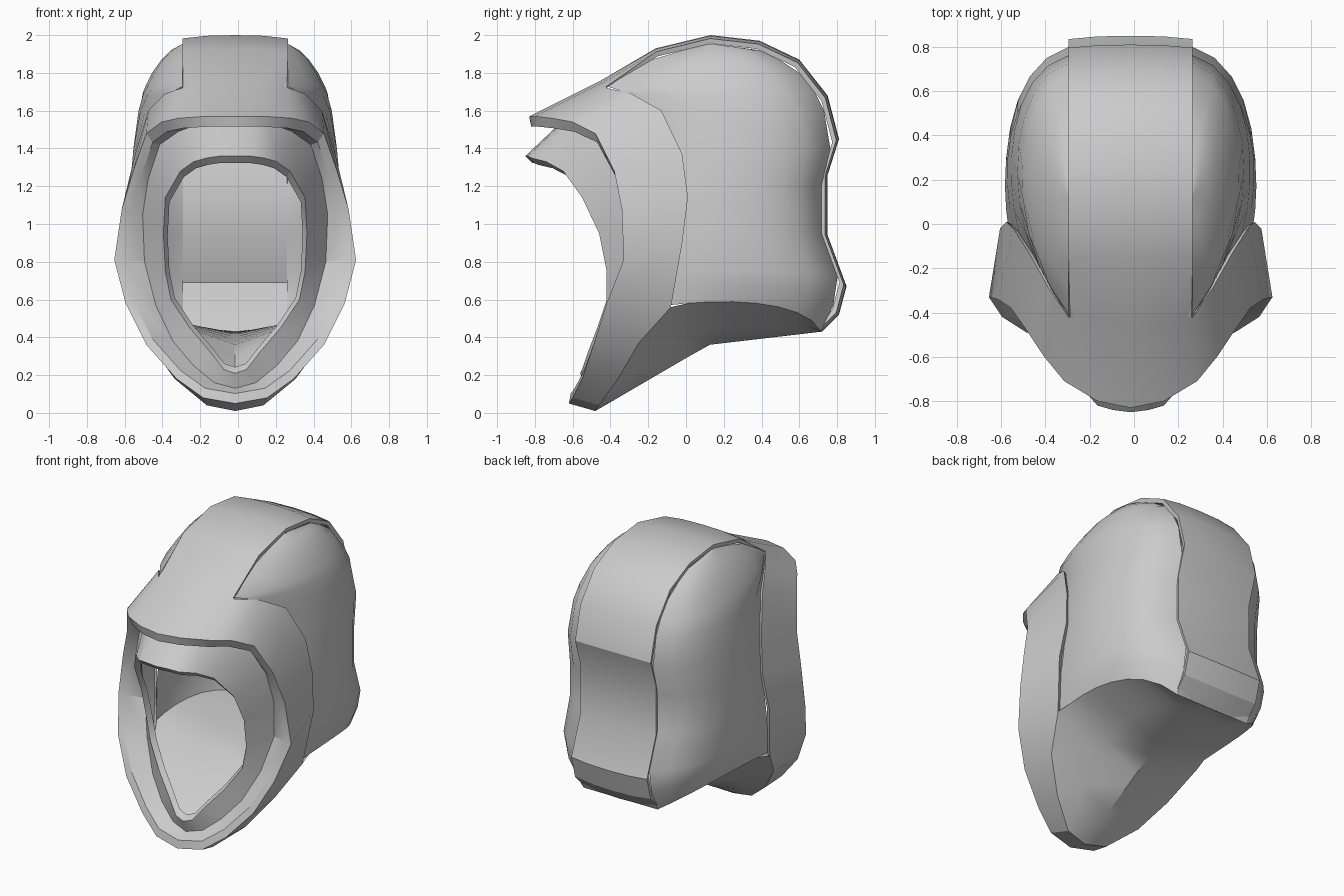
import bpy, bmesh, math
from mathutils import Vector

if "Cube" in bpy.data.objects:
    bpy.data.objects.remove(bpy.data.objects["Cube"])

shell_gray = bpy.data.materials.new("shell gray")
shell_gray.diffuse_color = (0.6, 0.6, 0.6, 1)
shell_gray.use_nodes = True
shell_gray.node_tree.nodes["Principled BSDF"].inputs["Base Color"].default_value = shell_gray.diffuse_color
CENTER = Vector((0, 0.1, 1.0))


def loft(name, grids, angle=32):
    """Skin grids of points on the right half, weld them, then mirror to the left."""
    bm = bmesh.new()
    for rows in grids:
        grid = [[bm.verts.new(p) for p in row] for row in rows]
        for a, b in zip(grid, grid[1:]):
            for i in range(len(a) - 1):
                bm.faces.new((a[i], a[i + 1], b[i + 1], b[i]))
    bmesh.ops.remove_doubles(bm, verts=bm.verts, dist=0.002)
    bmesh.ops.recalc_face_normals(bm, faces=bm.faces)
    outward = sum((f.calc_center_median() - CENTER).dot(f.normal) * f.calc_area() for f in bm.faces)
    if outward < 0:
        bmesh.ops.reverse_faces(bm, faces=bm.faces)
    mesh = bpy.data.meshes.new(name)
    bm.to_mesh(mesh)
    bm.free()
    mesh.materials.append(shell_gray)
    obj = bpy.data.objects.new(name, mesh)
    bpy.context.collection.objects.link(obj)
    obj.location.x = -0.015
    mirror = obj.modifiers.new("mirror", 'MIRROR')
    mirror.merge_threshold = 0.002
    bpy.ops.object.select_all(action='DESELECT')
    obj.select_set(True)
    bpy.context.view_layer.objects.active = obj
    bpy.ops.object.modifier_apply(modifier="mirror")
    bpy.ops.object.shade_smooth_by_angle(angle=math.radians(angle))
    return obj


def scaled(points, factor, zc, dy):
    return [(x * factor, y + dy, zc + (z - zc) * factor) for x, y, z in points]


# Outlines from the brow, down the cheek, to the chin
rim = [(0, -.83, 1.57), (.15, -.80, 1.57), (.3, -.71, 1.56), (.39, -.6, 1.54),
       (.47, -.48, 1.48), (.54, -.38, 1.28), (.6, -.34, 1.08), (.64, -.33, .81),
       (.58, -.42, .58), (.47, -.49, .36), (.31, -.55, .18), (.17, -.6, .08), (0, -.62, .05)]
seam = [(0, -.45, 1.76), (.15, -.44, 1.75), (.28, -.42, 1.72), (.37, -.29, 1.69),
        (.46, -.13, 1.60), (.53, -.02, 1.37), (.56, .01, 1.14), (.59, -.02, .9),
        (.55, -.08, .56), (.46, -.25, .37), (.32, -.36, .18), (.15, -.46, .04), (0, -.48, .01)]
mask_outer = [(0, -.66, 1.54), (.1, -.65, 1.54), (.19, -.62, 1.53), (.3, -.52, 1.49),
              (.4, -.43, 1.42), (.46, -.34, 1.24), (.49, -.3, 1.05), (.48, -.28, .8),
              (.42, -.34, .57), (.33, -.41, .38), (.22, -.47, .25), (.11, -.51, .16), (0, -.53, .13)]
mask_edge = [(0, -.85, 1.36), (.08, -.84, 1.36), (.15, -.82, 1.35), (.22, -.74, 1.33),
             (.29, -.65, 1.28), (.37, -.55, 1.14), (.38, -.46, .95), (.37, -.42, .75),
             (.34, -.42, .6), (.24, -.47, .45), (.13, -.52, .32), (.06, -.55, .23), (0, -.56, .21)]

# Raised center band from brow over the crown and down the back
profile = [(-.45, 1.76), (-.16, 1.93), (.13, 2.0), (.39, 1.97), (.6, 1.87), (.75, 1.68),
           (.81, 1.45), (.75, 1.26), (.75, .94), (.85, .67), (.81, .52), (.72, .43)]


def band_column(x, k, start):
    return [start] + [(x, .1 + (y - .1) * k, 1.1 + (z - 1.1) * k) for y, z in profile]


middle = band_column(0, 1, rim[0])
inner = band_column(.15, .996, rim[1])
inner[1] = seam[1]
edge = band_column(.28, .98, rim[2])
edge[1] = seam[2]
step = band_column(.275, .95, rim[2])[1:]
step[-1] = (.275, .715, .43)
under = [(0, y, z) for x, y, z in step]

# Hood: band, cheeks with a raised seam lip, front rim and inner wall
seam_inner = [seam[2]] + [(x * .95, y - .015, z) for x, y, z in seam[3:9]] + seam[9:]
loft("hood", [[middle, inner, edge], [edge[1:], step], [seam[2:], rim[2:]],
              [seam_inner, seam[2:]],
              [rim, scaled(rim, .93, .8, .01), mask_outer]], 28)
loft("band_lining", [[step, under]])

# Inner mask around the face opening, with its thin lip
loft("inner_mask", [[mask_outer, mask_edge, scaled(mask_edge, .94, .75, .035)]])


def y_at(points, height):
    """Depth of a descending run of points at the given height."""
    for (_, y0, z0), (_, y1, z1) in zip(points, points[1:]):
        if z1 <= height <= z0:
            return y0 + (y1 - y0) * (z0 - height) / (z0 - z1)
    return points[-1][1]


front_run, back_run = step[2::-1], step[2:]

# Side panels: height, front y (None follows the band), front x, mid x, drop toward the back
levels = [(1.953, None, .275, .28, 0), (1.92, None, .275, .34, 0), (1.87, None, .275, .39, 0),
          (1.80, None, .275, .44, 0), (1.73, None, .275, .475, 0), (1.69, -.31, .35, .49, 0),
          (1.60, -.14, .44, .505, 0), (1.40, -.04, .505, .525, 0), (1.20, -.01, .53, .54, 0),
          (.95, -.03, .55, .545, 0), (.75, -.07, .545, .545, .03), (.66, -.08, .535, .535, .09),
          (.57, -.09, .525, .51, .14)]


def level_row(z, yf, xf, xm, drop):
    yf = y_at(front_run, z) if yf is None else yf
    yb = y_at(back_run, z - drop)
    cx = (xm - .125 * (xf + .275)) / .75
    d = yb - yf
    row = []
    for i in range(9):
        t = i / 8
        w = ((1 - t) ** 3, 3 * t * (1 - t) ** 2, 3 * t * t * (1 - t), t ** 3)
        x = w[0] * xf + (w[1] + w[2]) * cx + w[3] * .275
        y = w[0] * yf + w[1] * (yf + .3 * d) + w[2] * (yf + .9 * d) + w[3] * yb
        row.append((x, y, z - drop * t ** 3 + drop * .2 * math.sin(math.pi * t)))
    return row


panel = [level_row(*v) for v in levels]
loft("side_panels", [panel], 40)

# Underside from chin to nape, lowest along the middle
rows = []
for x, y, z in seam[:7:-1] + panel[-1][1:] + [edge[-1]]:
    zc = .01 + (y + .48) * .583 if y < .12 else .36 + (y - .12) * .117
    rows.append([(x, y, z), (x * .5, y, zc * .58 + z * .42), (0, y, zc)])
loft("underside", [rows], 40)
